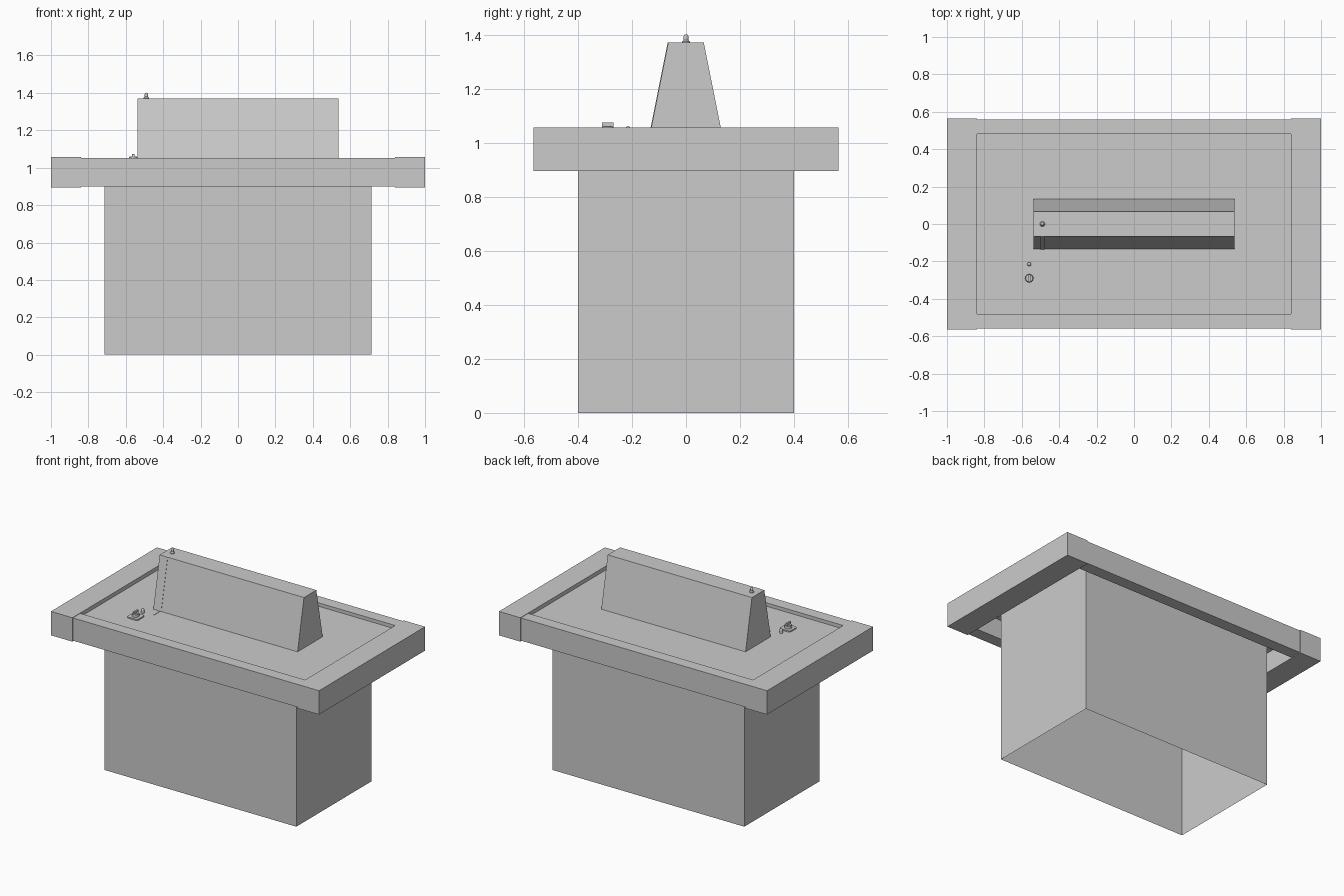
import bpy, bmesh, math
from mathutils import Vector

if "Cube" in bpy.data.objects:
    bpy.data.objects.remove(bpy.data.objects["Cube"])


def finish(name, bm, smooth=False):
    me = bpy.data.meshes.new(name)
    bm.to_mesh(me)
    bm.free()
    ob = bpy.data.objects.new(name, me)
    bpy.context.collection.objects.link(ob)
    if smooth:
        bpy.ops.object.select_all(action='DESELECT')
        bpy.context.view_layer.objects.active = ob
        ob.select_set(True)
        bpy.ops.object.shade_smooth_by_angle(angle=math.radians(35))
    return ob


def box(name, lo, hi, open_bottom=False, open_top=False):
    bm = bmesh.new()
    bmesh.ops.create_cube(bm, size=1)
    for v in bm.verts:
        v.co = Vector([(a + b) / 2 + c * (b - a) for a, b, c in zip(lo, hi, v.co)])
    bm.normal_update()
    drop = [f for f in bm.faces if (open_bottom and f.normal.z < -.9) or (open_top and f.normal.z > .9)]
    bmesh.ops.delete(bm, geom=drop, context='FACES')
    return finish(name, bm)


def extrude(name, pts, direction, smooth=False):
    bm = bmesh.new()
    f = bm.faces.new([bm.verts.new(p) for p in pts])
    r = bmesh.ops.extrude_face_region(bm, geom=[f], use_keep_orig=True)
    bmesh.ops.translate(bm, verts=[v for v in r['geom'] if isinstance(v, bmesh.types.BMVert)], vec=direction)
    bmesh.ops.recalc_face_normals(bm, faces=bm.faces)
    return finish(name, bm, smooth)


def lathe(name, profile, pos, n=24):
    # profile of (radius, height) pairs turned around z
    bm = bmesh.new()
    vs = [bm.verts.new((r, 0, z)) for r, z in profile]
    es = [bm.edges.new(p) for p in zip(vs, vs[1:])]
    bmesh.ops.spin(bm, geom=vs + es, axis=(0, 0, 1), cent=(0, 0, 0), angle=math.tau, steps=n)
    bmesh.ops.remove_doubles(bm, verts=bm.verts, dist=1e-5)
    bmesh.ops.recalc_face_normals(bm, faces=bm.faces)
    ob = finish(name, bm, True)
    ob.location = pos
    return ob


def dome(r, h):
    return [(r, 0)] + [(r * math.cos(a * math.pi / 12), h - r + r * math.sin(a * math.pi / 12)) for a in range(7)]


PANEL = 1.03

# Pedestal, open underneath
box("pedestal", (-.715, -.4, 0), (.715, .4, PANEL), open_bottom=True, open_top=True)

# Recessed top panel
bm = bmesh.new()
bm.faces.new([bm.verts.new(p) for p in
              [(-.84, -.48, PANEL), (.84, -.48, PANEL), (.84, .48, PANEL), (-.84, .48, PANEL)]])
finish("top_panel", bm)

# Frame: end pieces and long rails
for s, side in ((-1, "left"), (1, "right")):
    x = sorted((s * .84, s))
    box(side + "_end", (x[0], -.565, .895), (x[1], .565, 1.056))
for s, side in ((-1, "front"), (1, "back")):
    y = sorted((s * .48, s * .56))
    box(side + "_rail", (-.84, y[0], .9), (.84, y[1], 1.053))

# Tapered ridge
extrude("ridge", [(-.538, -.134, PANEL), (-.538, .134, PANEL), (-.538, .066, 1.37), (-.538, -.066, 1.37)],
        (1.076, 0, 0))

# Thin channel running down the ridge and across the panel
extrude("channel", [(-.5, -.066, 1.37), (-.5, -.134, PANEL), (-.5, -.136, PANEL), (-.5, -.068, 1.37)],
        (.022, 0, 0))
box("panel_channel", (-.493, -.2, PANEL), (-.485, -.134, PANEL + .002))

# Beacon on the ridge and indicator light on the panel
lathe("beacon_base", [(.014, 0), (.014, .004), (.009, .01)], (-.49, 0, 1.37))
lathe("beacon", dome(.009, .031), (-.49, 0, 1.37))
lathe("indicator_light", dome(.01, .031), (-.56, -.215, PANEL))

# Lock: rounded plate, barrel, turning grip
cx, cy = -.56, -.29
plate = []
for k, (sx, sy) in enumerate(((1, 1), (-1, 1), (-1, -1), (1, -1))):
    for i in range(6):
        a = (k + i / 5) * math.pi / 2
        plate.append((cx + sx * .024 + .016 * math.cos(a), cy + sy * .024 + .016 * math.sin(a), PANEL))
extrude("lock_plate", plate, (0, 0, .008), True)
lathe("lock_barrel", [(.022, 0), (.022, .026), (.019, .03), (0, .03)], (cx, cy, PANEL))
box("lock_grip", (cx - .006, cy - .021, PANEL + .028), (cx + .006, cy + .021, 1.074))
